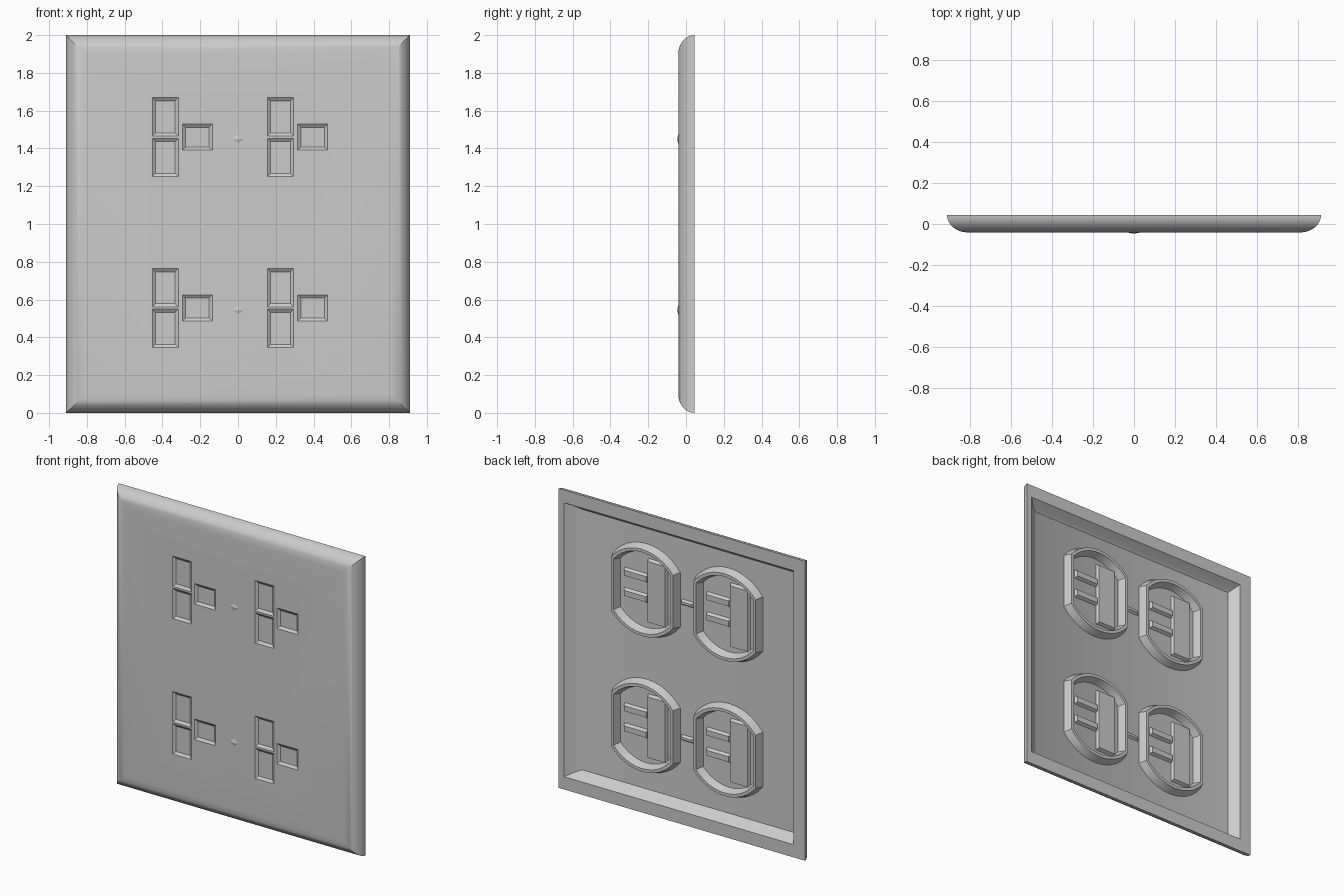
import bpy, bmesh, math
from mathutils import Vector

cube = bpy.data.objects.get("Cube")
if cube:
    bpy.data.objects.remove(cube, do_unlink=True)

grey = bpy.data.materials.new("plate grey")
grey.use_nodes = True
colour = (0.6, 0.6, 0.6, 1)
grey.diffuse_color = colour
grey.node_tree.nodes["Principled BSDF"].inputs["Base Color"].default_value = colour

HALF_W, HEIGHT = 0.91, 2.0
BACK, FRONT, FLOOR = 0.045, -0.041, -0.02
ROWS, COLUMNS = (0.555, 1.46), (-0.305, 0.305)


def loft(name, loops, close=False):
    """Skin a list of matching loops; cap the ends, or join last to first."""
    bm = bmesh.new()
    rings = [[bm.verts.new(p) for p in loop] for loop in loops]
    pairs = list(zip(rings, rings[1:]))
    if close:
        pairs.append((rings[-1], rings[0]))
    else:
        bm.faces.new(rings[0])
        bm.faces.new(rings[-1])
    for a, b in pairs:
        for i in range(len(a)):
            j = (i + 1) % len(a)
            bm.faces.new((a[i], a[j], b[j], b[i]))
    bmesh.ops.recalc_face_normals(bm, faces=bm.faces)
    mesh = bpy.data.meshes.new(name)
    bm.to_mesh(mesh)
    bm.free()
    mesh.materials.append(grey)
    obj = bpy.data.objects.new(name, mesh)
    bpy.context.collection.objects.link(obj)
    return obj


def rectangle(x0, x1, z0, z1, y):
    return [(x0, y, z0), (x1, y, z0), (x1, y, z1), (x0, y, z1)]


def inset_plate(inset, y, extra=0.0):
    return rectangle(-HALF_W + inset, HALF_W - inset + extra, inset, HEIGHT - inset, y)


def tapered_block(name, x0, x1, z0, z1, y0, y1, taper):
    return loft(name, [rectangle(x0, x1, z0, z1, y0),
                       rectangle(x0 + taper, x1 - taper, z0 + taper, z1 - taper, y1)])


def smooth(obj, angle):
    bpy.ops.object.select_all(action='DESELECT')
    obj.select_set(True)
    bpy.context.view_layer.objects.active = obj
    bpy.ops.object.shade_smooth_by_angle(angle=math.radians(angle))


# Wall plate: hollow back, flat rim, quarter-round edge and flat front
loops = [inset_plate(0.13, FLOOR), inset_plate(0.115, -0.005, 0.02),
         inset_plate(0.085, BACK, 0.045)]
for i in range(9):
    t = math.pi / 2 * i / 8
    loops.append(inset_plate(0.1 * (1 - math.cos(t)), BACK - (BACK - FRONT) * math.sin(t)))
plate = loft("wall_plate", loops)


# Shallow slot dents cut in the front
def cut(x0, x1, z0, z1):
    cutter = tapered_block("dent_cutter", x0 - 0.01, x1 + 0.01, z0 - 0.01, z1 + 0.01,
                           FRONT - 0.008, FRONT + 0.012, 0.028)
    cutter.hide_render = True
    mod = plate.modifiers.new("dent", 'BOOLEAN')
    mod.operation = 'DIFFERENCE'
    mod.solver = 'EXACT'
    mod.object = cutter
    bpy.context.view_layer.objects.active = plate
    bpy.ops.object.modifier_apply(modifier=mod.name)
    bpy.data.objects.remove(cutter, do_unlink=True)


for cx in COLUMNS:
    for cz in ROWS:
        cut(cx - 0.15, cx - 0.01, cz - 0.21, cz - 0.005)
        cut(cx - 0.15, cx - 0.01, cz + 0.005, cz + 0.21)
        cut(cx + 0.01, cx + 0.17, cz - 0.07, cz + 0.07)
smooth(plate, 25)


# Socket collars: circles with flattened sides, standing on the hollow back
def collar_loop(cx, cz, radius, flat, y):
    corner = math.acos(flat / radius)
    points = []
    for base in (0, math.pi):
        for i in range(13):
            a = base + corner + (math.pi - 2 * corner) * i / 12
            points.append((cx + radius * math.cos(a), y, cz + radius * math.sin(a)))
    return points


for cx in COLUMNS:
    for cz in ROWS:
        collar = loft("socket_collar", [
            collar_loop(cx, cz, 0.31, 0.25, FLOOR - 0.004),
            collar_loop(cx, cz, 0.29, 0.23, 0.03),
            collar_loop(cx, cz, 0.27, 0.21, 0.03),
            collar_loop(cx, cz, 0.25, 0.19, FLOOR - 0.004)], close=True)
        smooth(collar, 30)
        # Raised backs of the slots
        tapered_block("slot_back", cx - 0.16, cx - 0.01, cz - 0.215, cz + 0.215,
                      FLOOR - 0.002, 0.0, 0.012)
        for z in (cz - 0.055, cz + 0.08):
            tapered_block("slot_arm", cx - 0.02, cx + 0.165, z - 0.03, z + 0.03,
                          FLOOR - 0.002, 0.0, 0.012)

# Screw bumps: a low pyramid in front and a small ridge behind
for cz in ROWS:
    diamond = [(-0.04, 0), (0, -0.03), (0.04, 0), (0, 0.03)]
    loft("screw_bump", [[(x * s, y, cz - 0.01 + z * s) for x, z in diamond]
                        for s, y in ((1, FRONT + 0.002), (0.2, -0.046))])
    tapered_block("screw_ridge", -0.05, 0.05, cz - 0.03, cz + 0.01, FLOOR - 0.002, -0.005, 0.012)
